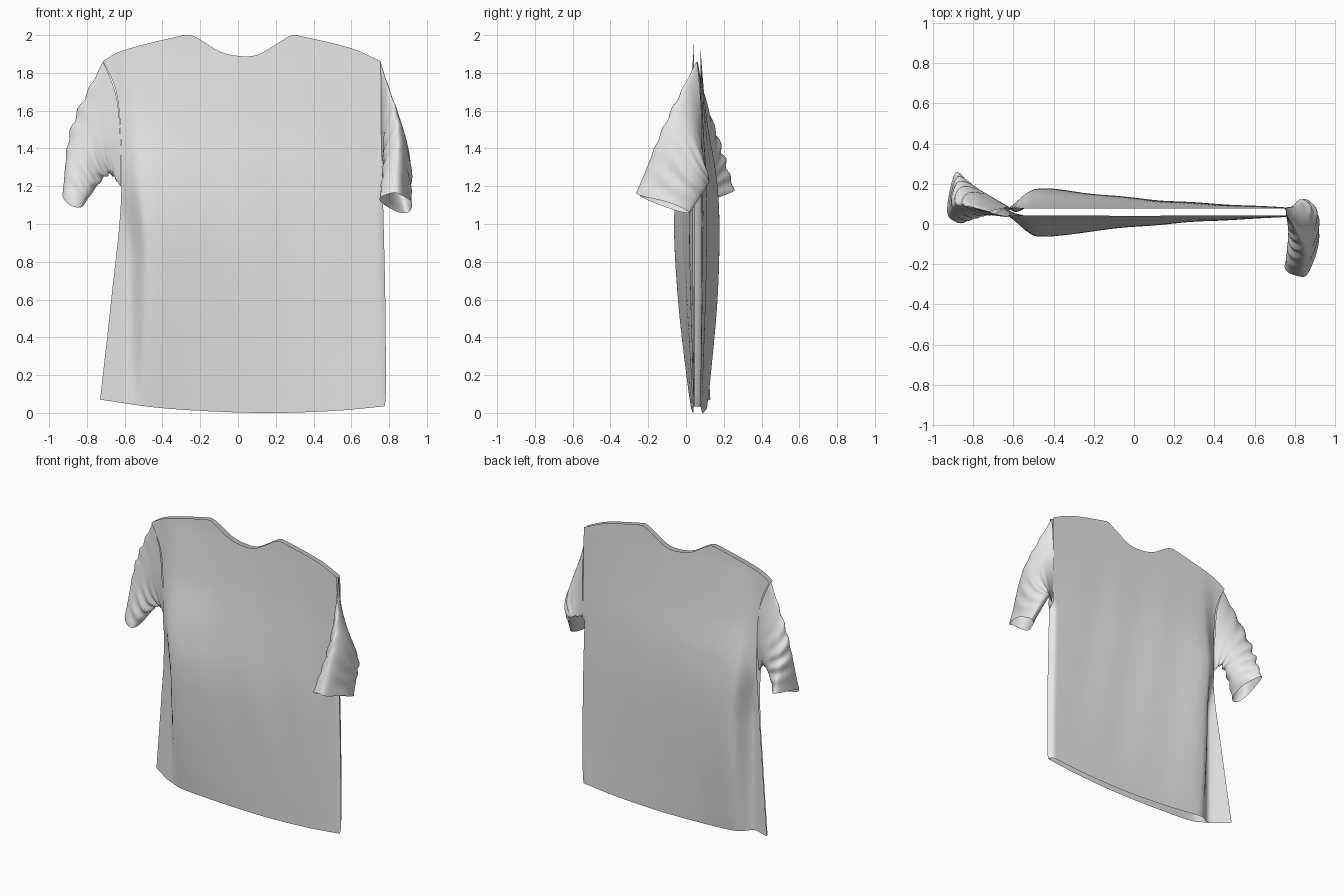
import bpy, bmesh, math
from mathutils import Vector

if "Cube" in bpy.data.objects:
    bpy.data.objects.remove(bpy.data.objects["Cube"])

cloth = bpy.data.materials.new("light_grey_cloth")
cloth.diffuse_color = (0.8, 0.8, 0.79, 1)
cloth.use_nodes = True
cloth.node_tree.nodes["Principled BSDF"].inputs["Base Color"].default_value = cloth.diffuse_color


def curve(keys, t):
    """Smooth value through sorted (position, value) keys."""
    if t <= keys[0][0]:
        return keys[0][1]
    for i in range(len(keys) - 1):
        (a, p), (b, q) = keys[i], keys[i + 1]
        if t <= b:
            def slope(j):
                lo, hi = max(j - 1, 0), min(j + 1, len(keys) - 1)
                return (keys[hi][1] - keys[lo][1]) / (keys[hi][0] - keys[lo][0])
            w, s = b - a, (t - a) / (b - a)
            return ((2*s**3 - 3*s*s + 1) * p + (s**3 - 2*s*s + s) * w * slope(i)
                    + (3*s*s - 2*s**3) * q + (s**3 - s*s) * w * slope(i + 1))
    return keys[-1][1]


def ramp(t, a, b):
    """Eased 0 to 1 between a and b."""
    s = min(1, max(0, (t - a) / (b - a)))
    return s * s * (3 - 2 * s)


def grid_object(name, rows, wrap=False, flip=False, sharp=60):
    """Sheet of quads through rows of points."""
    bm = bmesh.new()
    vs = [[bm.verts.new(p) for p in r] for r in rows]
    n = len(rows[0])
    for i in range(len(rows) - 1):
        for j in range(n if wrap else n - 1):
            k = (j + 1) % n
            f = [vs[i][j], vs[i][k], vs[i + 1][k], vs[i + 1][j]]
            bm.faces.new(f[::-1] if flip else f)
    me = bpy.data.meshes.new(name)
    bm.to_mesh(me)
    bm.free()
    me.materials.append(cloth)
    ob = bpy.data.objects.new(name, me)
    bpy.context.collection.objects.link(ob)
    bpy.ops.object.select_all(action='DESELECT')
    ob.select_set(True)
    bpy.context.view_layer.objects.active = ob
    bpy.ops.object.shade_smooth_by_angle(angle=math.radians(sharp))


# Outline of the body: side edges by height, hem and neckline by width
LEFT = [(0, -.73), (.1, -.71), (.3, -.67), (.57, -.62), (.8, -.625), (.9, -.65), (1, -.715)]
RIGHT = [(0, .775), (.02, .782), (.3, .78), (.55, .77), (.75, .76), (1, .755)]
HEM = [(-.73, .07), (-.4, .025), (.1, 0), (.5, .01), (.78, .035)]
NECK = [(-.72, 1.86), (-.62, 1.915), (-.3, 1.997), (-.25, 2), (-.19, 1.97), (-.1, 1.915), (0, 1.89),
        (.1, 1.895), (.2, 1.95), (.28, 1.998), (.32, 1.997), (.6, 1.93), (.76, 1.86)]
# Drape of the cloth: bulge by width and by height
SWELL = [(-.63, 0), (-.6, .025), (-.53, .09), (-.47, .1), (-.4, .095), (-.2, .07), (.2, .035), (.78, .004)]
F_RISE = [(0, .12), (.2, .4), (.6, .85), (1, 1.06), (1.25, .85), (1.55, .35), (1.9, .03), (2, 0)]
B_RISE = [(0, .32), (.15, .5), (.6, .9), (1, 1), (1.25, .85), (1.55, .35), (1.9, .03), (2, 0)]


def panel(name, base, side, rise):
    NU, NV = 90, 56
    rows = []
    for i in range(NV + 1):
        v = i / NV
        row = []
        for j in range(NU + 1):
            u = j / NU
            x = curve(LEFT, v) * (1 - u) + curve(RIGHT, v) * u
            z = curve(HEM, x) * (1 - v) + curve(NECK, x) * v
            low = 1 - ramp(z, .8, 1.25)
            y = base + side * curve(SWELL, x - .04 * low) * curve(rise, z)
            # faint vertical folds
            y += .002 * math.sin(x * 17 + z * 3) * math.sin(math.pi * v) * math.sin(math.pi * u)
            # both layers pinch together near the left seam and swing back as a flap
            pinch = low * (1 - ramp(x, -.6, -.5))
            y += (.055 + side * .004 - y) * pinch
            y += .5 * max(0, -.59 - x) * low
            # right seam
            if v < .63:
                y += (.045 - y) * ramp(u, .985, 1)
            row.append((x, y, z))
        rows.append(row)
    grid_object(name, rows, flip=side > 0)


panel("front_panel", .042, -1, F_RISE)
panel("back_panel", .076, 1, B_RISE)


def sleeve(name, lines, crumple):
    """Tube skinned over lengthwise lines of armhole, elbow and hem points."""
    NL, NR, n = 36, 48, len(lines)
    rows = []
    for i in range(NL + 1):
        t = i / NL
        keys = [Vector([curve([(0, a[k]), (.5, b[k]), (1, c[k])], t) for k in range(3)])
                for a, b, c in lines]
        mid = sum(keys, Vector()) / n
        row = []
        for j in range(NR):
            s = j / NR * n
            q, f = int(s), s % 1
            p0, p1, p2, p3 = (keys[(q + d) % n] for d in (-1, 0, 1, 2))
            p = .5 * (2*p1 + (p2 - p0)*f + (2*p0 - 5*p1 + 4*p2 - p3)*f*f
                      + (3*p1 - p0 - 3*p2 + p3)*f**3)
            # crumpled folds running around the arm
            a = 2 * math.pi * j / NR
            w = math.sin(t * 40 + 1.5 * math.sin(2 * a)) * (.5 + .5 * math.sin(a * 2 + 1 + t * 4))
            p += (p - mid).normalized() * crumple * w * math.sin(math.pi * min(t * 1.1, 1) * .9)
            row.append(p)
        rows.append(row)
    grid_object(name, rows, True)


# Sleeve swung forward: ridge, outer pair, underarm, inner pair
sleeve("right_sleeve", [
    ((.755, .055, 1.86), (.845, -.12, 1.51), (.82, -.26, 1.165)),
    ((.757, .076, 1.68), (.89, -.04, 1.45), (.87, -.24, 1.15)),
    ((.76, .085, 1.45), (.90, .07, 1.31), (.92, -.08, 1.11)),
    ((.765, .07, 1.22), (.84, .12, 1.22), (.90, .02, 1.06)),
    ((.76, .042, 1.35), (.785, .03, 1.25), (.83, -.05, 1.07)),
    ((.757, .042, 1.62), (.775, -.08, 1.40), (.75, -.21, 1.13)),
], .009)

# Sleeve swung backward: ridge, front pair, underarm, back pair
sleeve("left_sleeve", [
    ((-.715, .06, 1.86), (-.88, .10, 1.51), (-.93, .07, 1.15)),
    ((-.645, .04, 1.68), (-.80, .05, 1.41), (-.89, .01, 1.10)),
    ((-.622, .035, 1.45), (-.73, .05, 1.31), (-.83, .02, 1.09)),
    ((-.62, .06, 1.20), (-.69, .09, 1.26), (-.81, .10, 1.12)),
    ((-.622, .085, 1.45), (-.75, .16, 1.34), (-.83, .20, 1.15)),
    ((-.645, .08, 1.68), (-.84, .17, 1.45), (-.89, .25, 1.18)),
], .013)
